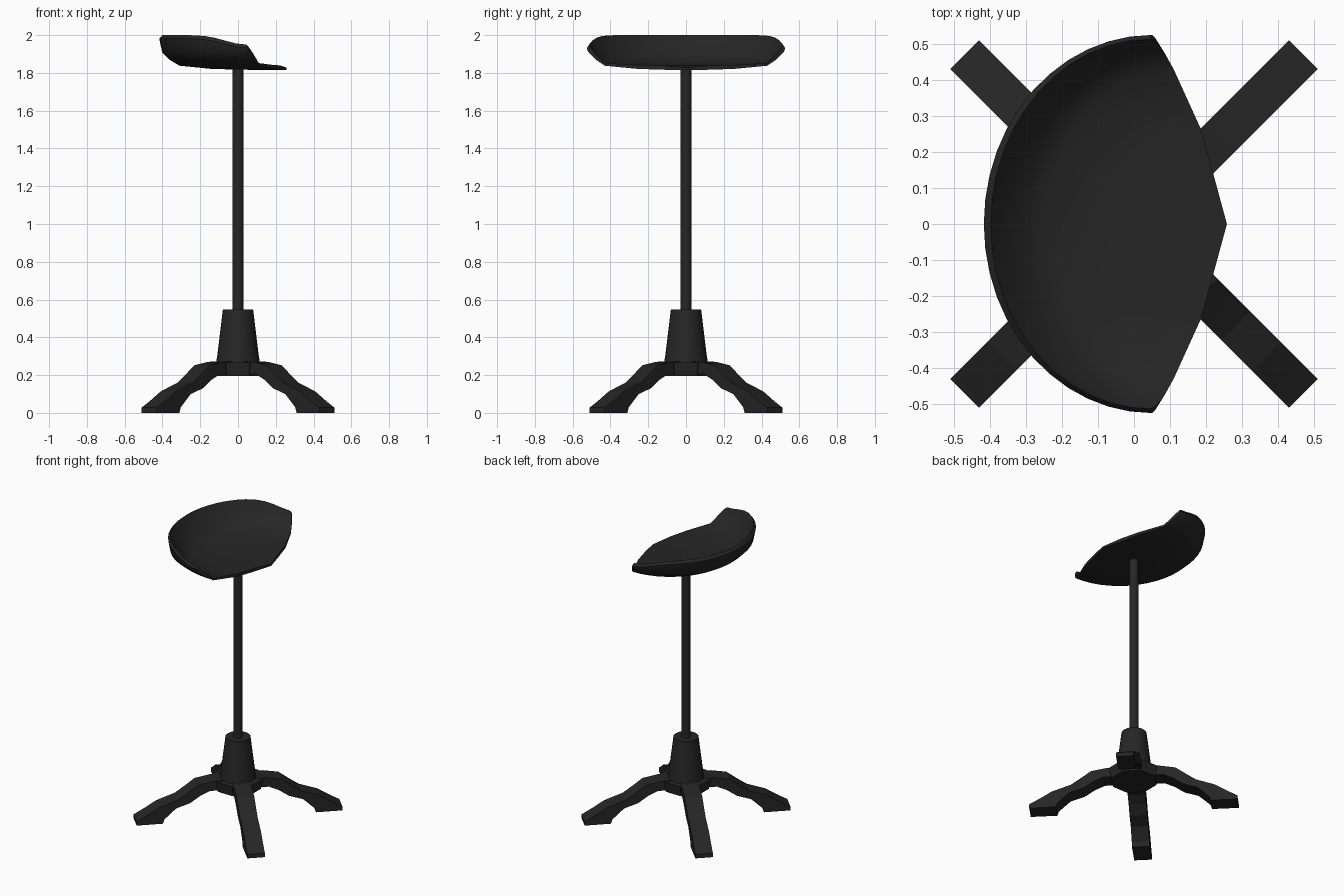
import bpy, bmesh, math
from mathutils import Matrix

if "Cube" in bpy.data.objects:
    bpy.data.objects.remove(bpy.data.objects["Cube"])

black = bpy.data.materials.new("matte black")
black.diffuse_color = (0.019, 0.019, 0.019, 1)
black.use_nodes = True
black.node_tree.nodes["Principled BSDF"].inputs["Base Color"].default_value = black.diffuse_color


def make(name, bm, smooth=None):
    bmesh.ops.recalc_face_normals(bm, faces=bm.faces)
    me = bpy.data.meshes.new(name)
    bm.to_mesh(me)
    bm.free()
    me.materials.append(black)
    ob = bpy.data.objects.new(name, me)
    bpy.context.collection.objects.link(ob)
    if smooth:
        bpy.ops.object.select_all(action='DESELECT')
        ob.select_set(True)
        bpy.context.view_layer.objects.active = ob
        bpy.ops.object.shade_smooth_by_angle(angle=math.radians(smooth))
    return ob


def cone(name, r1, r2, z1, z2, sides, smooth=40, turn=0.0):
    bm = bmesh.new()
    m = Matrix.Translation((0, 0, (z1 + z2) / 2)) @ Matrix.Rotation(turn, 4, 'Z')
    bmesh.ops.create_cone(bm, cap_ends=True, segments=sides, radius1=r1,
                          radius2=r2, depth=z2 - z1, matrix=m)
    return make(name, bm, smooth)


# Seat: half-elliptical rings (front x, half width, back x, z, drop at tips),
# running over the dish, around the raised rim and back underneath
rings = [
    (0.258, 0.0, 0.258, 1.828, 0), (0.22, 0.14, 0.08, 1.84, 0),
    (0.185, 0.265, -0.07, 1.842, 0), (0.11, 0.43, -0.24, 1.852, 0),
    (0.085, 0.475, -0.31, 1.895, 0), (0.062, 0.505, -0.372, 1.965, 0.035),
    (0.045, 0.513, -0.398, 2.0, 0.05),
    (0.05, 0.525, -0.417, 1.982, 0.05), (0.058, 0.518, -0.402, 1.91, 0),
    (0.085, 0.475, -0.36, 1.868, 0), (0.11, 0.43, -0.31, 1.838, 0),
    (0.185, 0.265, -0.15, 1.822, 0), (0.22, 0.14, 0.0, 1.817, 0),
    (0.258, 0.0, 0.258, 1.815, 0),
]
N = 24
bm = bmesh.new()
grid = []
for fx, fy, bx, z, drop in rings:
    row = []
    for j in range(N + 1):
        a = -math.pi / 2 + math.pi * j / N
        row.append(bm.verts.new((fx - (fx - bx) * math.cos(a), fy * math.sin(a),
                                 z - drop * abs(math.sin(a)) ** 16)))
    grid.append(row)
for r0, r1 in zip(grid, grid[1:]):
    for j in range(N):
        bm.faces.new((r0[j], r0[j + 1], r1[j + 1], r1[j]))
# thin front lip joining dish and underside
M = len(grid)
for i in range(M // 2 - 1):
    for j in (0, N):
        bm.faces.new((grid[i][j], grid[i + 1][j], grid[M - 2 - i][j], grid[M - 1 - i][j]))
bmesh.ops.remove_doubles(bm, verts=bm.verts, dist=0.0005)
make("seat", bm, 40)

# Column, tapered collar and octagonal hub
cone("post", 0.03, 0.03, 0.5, 1.825, 20)
cone("collar", 0.112, 0.08, 0.285, 0.548, 32)
cone("collar_base", 0.118, 0.112, 0.25, 0.29, 32)
cone("hub", 0.15, 0.165, 0.195, 0.268, 8, None, math.pi / 8)

# Four diagonal legs from one extruded side profile (radius, z)
profile = [(0.05, 0.275), (0.17, 0.27), (0.27, 0.252), (0.34, 0.2), (0.40, 0.158),
           (0.52, 0.115), (0.60, 0.065), (0.665, 0.028), (0.665, 0), (0.495, 0),
           (0.485, 0.03), (0.41, 0.1), (0.32, 0.13), (0.255, 0.175), (0.19, 0.205),
           (0.05, 0.205)]
sides = [("back_right", 45), ("back_left", 135), ("front_left", 225), ("front_right", 315)]
for name, deg in sides:
    bm = bmesh.new()
    face = bm.faces.new([bm.verts.new((r, -0.0565, z)) for r, z in profile])
    ext = bmesh.ops.extrude_face_region(bm, geom=[face])
    new = [v for v in ext["geom"] if isinstance(v, bmesh.types.BMVert)]
    bmesh.ops.translate(bm, verts=new, vec=(0, 0.113, 0))
    bmesh.ops.rotate(bm, verts=bm.verts, matrix=Matrix.Rotation(math.radians(deg), 3, 'Z'))
    make(name + "_leg", bm)
